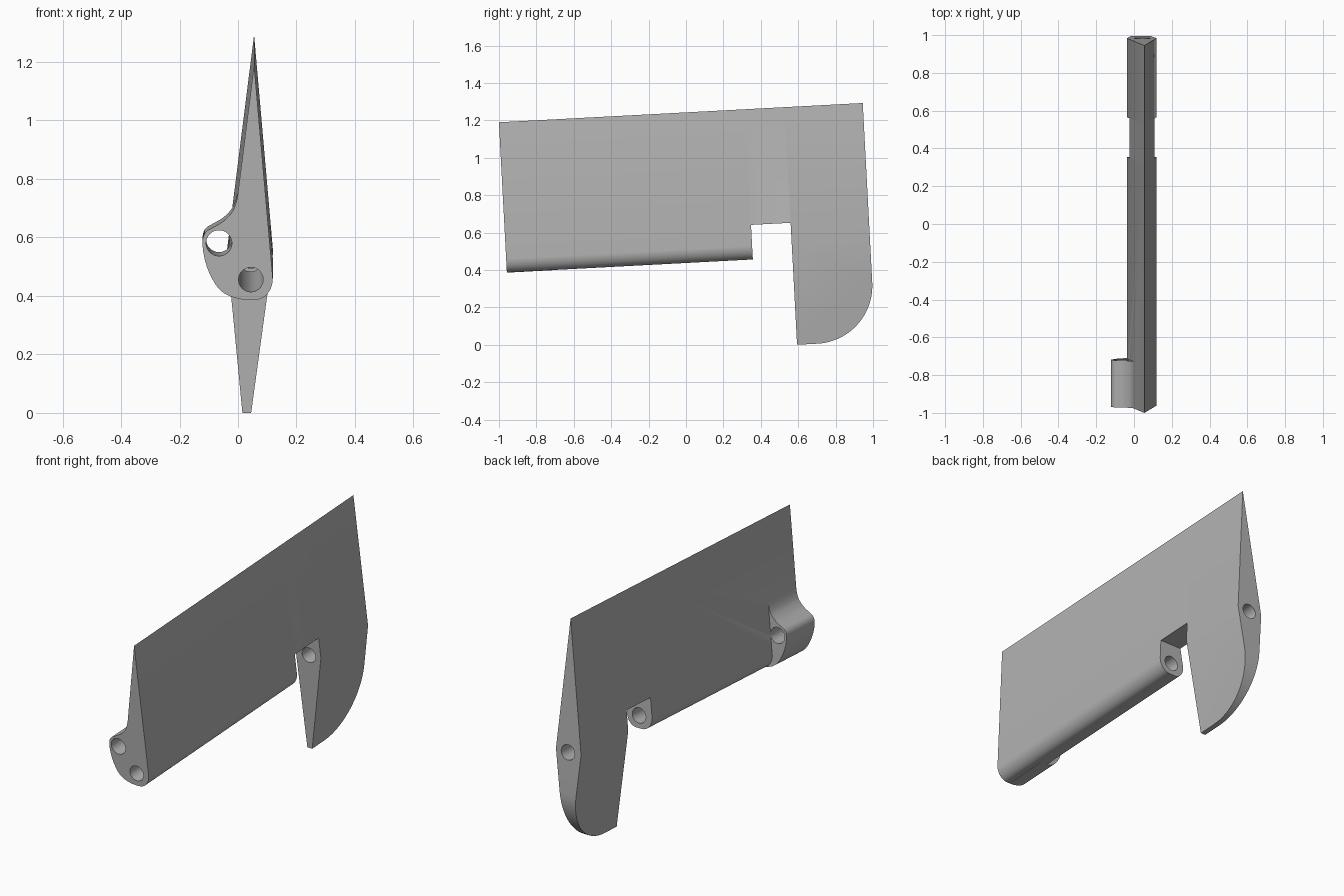
import bpy, bmesh, math
from mathutils import Matrix, Vector

cube = bpy.data.objects.get("Cube")
if cube:
    bpy.data.objects.remove(cube, do_unlink=True)

TILT = math.radians(3.03)
FRONT, NOTCH_A, NOTCH_B, BACK = -0.936, 0.381, 0.593, 1.012
TIP, WIDE, BASE, TAIL = 1.241, 0.51, 0.437, -0.031

grey = bpy.data.materials.new("plain grey")
grey.use_nodes = True
colour = (0.45, 0.45, 0.45, 1)
grey.diffuse_color = colour
grey.node_tree.nodes["Principled BSDF"].inputs["Base Color"].default_value = colour


def prism(name, points, start, end, axis="Y"):
    """Extrude a closed outline: (x, z) along Y, or (y, z) along X."""
    bm = bmesh.new()
    place = (lambda a, b: (a, start, b)) if axis == "Y" else (lambda a, b: (start, a, b))
    face = bm.faces.new([bm.verts.new(place(a, b)) for a, b in points])
    result = bmesh.ops.extrude_face_region(bm, geom=[face])
    step = Vector((0, end - start, 0) if axis == "Y" else (end - start, 0, 0))
    verts = [g for g in result["geom"] if isinstance(g, bmesh.types.BMVert)]
    bmesh.ops.translate(bm, verts=verts, vec=step)
    bmesh.ops.recalc_face_normals(bm, faces=bm.faces)
    mesh = bpy.data.meshes.new(name)
    bm.to_mesh(mesh)
    bm.free()
    mesh.materials.append(grey)
    obj = bpy.data.objects.new(name, mesh)
    bpy.context.collection.objects.link(obj)
    return obj


def arc(cx, cz, rx, rz, a0, a1, steps):
    angles = [math.radians(a0 + (a1 - a0) * i / steps) for i in range(steps + 1)]
    return [(cx + rx * math.cos(a), cz + rz * math.sin(a)) for a in angles]


def circle(cx, cz, r):
    return arc(cx, cz, r, r, 0, 352.5, 47)


def combine(target, other, operation):
    bpy.context.view_layer.objects.active = target
    mod = target.modifiers.new(operation.lower(), "BOOLEAN")
    mod.operation, mod.object, mod.solver = operation, other, "EXACT"
    bpy.ops.object.modifier_apply(modifier=mod.name)
    bpy.data.objects.remove(other, do_unlink=True)


def smooth_curve(points, steps=5):
    """Catmull-Rom curve through a few points."""
    pts = [Vector(p) for p in points]
    pts = [2 * pts[0] - pts[1]] + pts + [2 * pts[-1] - pts[-2]]
    out = []
    for p, a, b, n in zip(pts, pts[1:], pts[2:], pts[3:]):
        for i in range(steps):
            t = i / steps
            out.append(tuple(a + t / 2 * ((b - p) + t * (2 * p - 5 * a + 4 * b - n
                       + t * (3 * (a - b) + n - p)))))
    return out + [tuple(pts[-2])]


tip = (0.055, TIP)
LEFT, RIGHT = -0.037, 0.119


def blade_x(edge, z):
    return tip[0] + (edge - tip[0]) * (TIP - z) / (TIP - WIDE)


# Main blade with a rounded lower edge
corner = WIDE - BASE
rudder = prism("rudder_blade",
               [tip] + arc(LEFT + 0.06, WIDE, 0.06, corner, 180, 270, 10)
               + arc(RIGHT - 0.06, WIDE, 0.06, corner, 270, 360, 10), FRONT, NOTCH_A)

# Thin bridge over the notch
z = 0.622
bridge = prism("bridge", [tip, (blade_x(LEFT, z), z), (blade_x(RIGHT, z), z)], NOTCH_A, NOTCH_B)

# Tapered tail, trimmed to a rounded lower back corner
tail = prism("tail", [tip, (LEFT, WIDE), (0.015, TAIL), (0.045, TAIL), (RIGHT, WIDE)],
             NOTCH_B, BACK)
r = 0.31
trim = prism("tail_trim", [(0.5, 1.5), (0.5, TAIL - 0.1), (0.6, TAIL - 0.1), (0.6, TAIL)]
             + arc(BACK - r, TAIL + r, r, r, 270, 360, 24) + [(BACK, TIP), (BACK, 1.5)],
             -0.5, 0.5, "X")
combine(tail, trim, "INTERSECT")
combine(rudder, bridge, "UNION")
combine(rudder, tail, "UNION")

# Control horn at the front with its eye
edge = [(0.0, 0.80), (-0.008, 0.765), (-0.022, 0.735), (-0.05, 0.706), (-0.085, 0.685),
        (-0.108, 0.671), (-0.12, 0.648), (-0.12, 0.61), (-0.111, 0.565), (-0.095, 0.522),
        (-0.07, 0.48), (-0.04, 0.455), (0.0, 0.441), (0.04, 0.436)]
horn = prism("horn", smooth_curve(edge) + [(0.05, 0.5), (0.04, 0.75)], FRONT, -0.687)
combine(rudder, horn, "UNION")
combine(rudder, prism("eye_cutter", circle(-0.065, 0.631, 0.044), -1.1, -0.68), "DIFFERENCE")

# Hinge bore along the whole span
combine(rudder, prism("bore_cutter", circle(0.044, 0.506, 0.042), -1.2, 1.2), "DIFFERENCE")

# Tilt onto its resting angle
rudder.data.transform(Matrix.Rotation(TILT, 4, "X"))
bpy.ops.object.select_all(action="DESELECT")
rudder.select_set(True)
bpy.context.view_layer.objects.active = rudder
bpy.ops.object.shade_smooth_by_angle(angle=math.radians(25))
